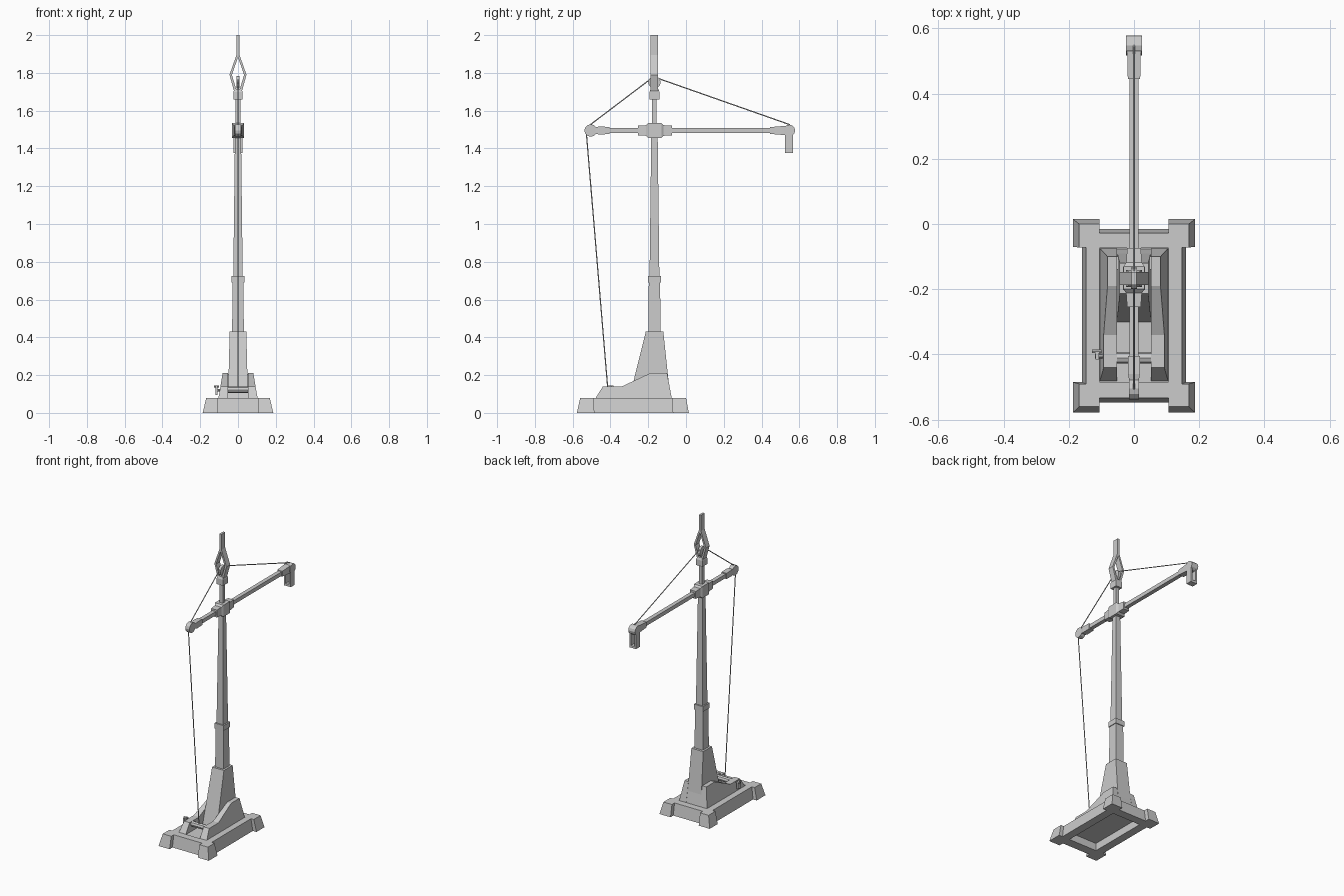
import bpy
import bmesh
from mathutils import Vector

cube = bpy.data.objects.get("Cube")
if cube:
    bpy.data.objects.remove(cube)

grey = bpy.data.materials.new("light_grey")
grey.use_nodes = True
GREY = (0.6, 0.6, 0.6, 1)
grey.diffuse_color = GREY
grey.node_tree.nodes["Principled BSDF"].inputs["Base Color"].default_value = GREY

MAST_Y = -0.167
BOOM_Z = 1.495


def finish(name, bm):
    bmesh.ops.recalc_face_normals(bm, faces=bm.faces)
    mesh = bpy.data.meshes.new(name)
    bm.to_mesh(mesh)
    bm.free()
    mesh.materials.append(grey)
    obj = bpy.data.objects.new(name, mesh)
    bpy.context.collection.objects.link(obj)
    return obj


def skin(name, rings):
    """Join equal-sized point rings into a capped solid."""
    bm = bmesh.new()
    loops = [[bm.verts.new(p) for p in ring] for ring in rings]
    count = len(loops[0])
    for a, b in zip(loops, loops[1:]):
        for i in range(count):
            j = (i + 1) % count
            bm.faces.new((a[i], a[j], b[j], b[i]))
    bm.faces.new(loops[0])
    bm.faces.new(loops[-1])
    return finish(name, bm)


def rect(x0, x1, y0, y1, z):
    return [(x0, y0, z), (x1, y0, z), (x1, y1, z), (x0, y1, z)]


def box(name, x0, x1, y0, y1, z0, z1):
    return skin(name, [rect(x0, x1, y0, y1, z0), rect(x0, x1, y0, y1, z1)])


def post(name, sections):
    """Square mast sections of (z, half width, half depth)."""
    return skin(name, [rect(-w, w, MAST_Y - d, MAST_Y + d, z) for z, w, d in sections])


def beam(name, sections):
    """Sections along y of (y, half width, half height)."""
    return skin(name, [[(-w, y, BOOM_Z - h), (w, y, BOOM_Z - h),
                        (w, y, BOOM_Z + h), (-w, y, BOOM_Z + h)] for y, w, h in sections])


def rod(name, start, end, radius, sides=8):
    a, b = Vector(start), Vector(end)
    bm = bmesh.new()
    bmesh.ops.create_cone(bm, cap_ends=True, segments=sides, radius1=radius,
                          radius2=radius, depth=(b - a).length)
    turn = (b - a).to_track_quat("Z", "Y").to_matrix().to_4x4()
    turn.translation = (a + b) / 2
    bm.transform(turn)
    return finish(name, bm)


def wheel(name, y, z, radius, half):
    return rod(name, (-half, y, z), (half, y, z), radius, 12)


# Hollow base frame: rails with chamfered outer sides and four corner blocks
for side, s in (("left", 1), ("right", -1)):
    skin("base_rail_" + side, [rect(s * 0.105, s * 0.16, -0.5, -0.06, 0),
                               rect(s * 0.105, s * 0.147, -0.5, -0.06, 0.08)])
    skin("corner_front_" + side, [rect(s * 0.105, s * 0.187, -0.578, -0.485, 0),
                                  rect(s * 0.105, s * 0.168, -0.56, -0.49, 0.08)])
    skin("corner_back_" + side, [rect(s * 0.105, s * 0.187, -0.07, 0.015, 0),
                                 rect(s * 0.105, s * 0.168, -0.072, 0.0, 0.08)])
skin("base_rail_front", [rect(-0.11, 0.11, -0.547, -0.485, 0),
                         rect(-0.11, 0.11, -0.533, -0.485, 0.08)])
skin("base_rail_back", [rect(-0.11, 0.11, -0.073, -0.015, 0),
                        rect(-0.11, 0.11, -0.073, -0.028, 0.08)])
box("plinth_floor", -0.107, 0.107, -0.487, -0.071, 0.05, 0.075)

# Sloping cheeks either side of the mast foot
profile = [(-0.484, 0.07), (-0.44, 0.14), (-0.34, 0.14), (-0.19, 0.21),
           (-0.1, 0.21), (-0.074, 0.07)]
for side, s in (("left", 1), ("right", -1)):
    skin("plinth_cheek_" + side, [
        [(s * 0.052, y, z) for y, z in profile],
        [(s * (0.105 - (z - 0.07) * 0.17), y, z) for y, z in profile]])
skin("plinth_back", [rect(-0.1, 0.1, -0.14, -0.076, 0.07),
                     rect(-0.078, 0.078, -0.14, -0.1, 0.205)])

# Winch between the cheeks, with a crank on the right
rod("winch_drum", (-0.053, -0.41, 0.122), (0.053, -0.41, 0.122), 0.018, 8)
rod("crank_axle", (-0.12, -0.405, 0.12), (-0.05, -0.405, 0.12), 0.007, 8)
box("crank_arm", -0.118, -0.108, -0.415, -0.385, 0.095, 0.145)
rod("crank_handle", (-0.128, -0.39, 0.14), (-0.1, -0.39, 0.14), 0.006, 6)

# Mast in stacked tapering stages
skin("mast_foot", [rect(-0.053, 0.053, -0.302, -0.082, 0.07),
                   rect(-0.044, 0.044, -0.213, -0.12, 0.43)])
post("mast_lower", [(0.42, 0.031, 0.032), (0.7, 0.029, 0.03)])
post("mast_collar", [(0.69, 0.034, 0.035), (0.725, 0.034, 0.035)])
post("mast_upper", [(0.72, 0.025, 0.026), (1.47, 0.016, 0.017)])
post("mast_neck", [(1.46, 0.012, 0.012), (1.67, 0.012, 0.012)])
post("mast_cap", [(1.66, 0.024, 0.026), (1.7, 0.024, 0.026), (1.715, 0.016, 0.02)])

# Open diamond finial with a flat spike
for side, s in (("left", 1), ("right", -1)):
    path = [(0.02, 0.006, 1.7), (0.045, 0.032, 1.79), (0.008, 0, 1.895)]
    skin("finial_diamond_" + side, [
        [(s * inner, MAST_Y - 0.02, z - 0.012 * (k == 2)), (s * outer, MAST_Y - 0.02, z),
         (s * outer, MAST_Y + 0.02, z), (s * inner, MAST_Y + 0.02, z - 0.012 * (k == 2))]
        for k, (outer, inner, z) in enumerate(path)])
post("finial_spike", [(1.88, 0.007, 0.02), (2.0, 0.007, 0.02)])
wheel("mast_pulley", MAST_Y, 1.75, 0.033, 0.009)

# Boom with hub, end sleeves and pulleys
beam("boom", [(-0.5, 0.013, 0.013), (0.53, 0.014, 0.013)])
beam("boom_hub", [(-0.255, 0.021, 0.025), (-0.212, 0.024, 0.028), (-0.2, 0.032, 0.039),
                  (-0.13, 0.032, 0.039), (-0.118, 0.024, 0.028), (-0.073, 0.021, 0.025)])
beam("front_sleeve", [(-0.48, 0.015, 0.017), (-0.46, 0.018, 0.021), (-0.405, 0.018, 0.019)])
wheel("front_pulley", -0.505, BOOM_Z, 0.033, 0.015)
beam("back_sleeve", [(0.445, 0.019, 0.018), (0.53, 0.021, 0.025)])
wheel("back_pulley", 0.547, BOOM_Z, 0.031, 0.025)

# Hanging slotted fork at the back end
for side, s in (("left", 1), ("right", -1)):
    box("fork_leg_" + side, s * 0.013, s * 0.025, 0.525, 0.567, 1.377, BOOM_Z)
box("fork_foot", -0.025, 0.025, 0.525, 0.567, 1.377, 1.392)

# Ropes from the winch over each pulley
rod("rope_winch", (0, -0.415, 0.138), (0, -0.527, 1.475), 0.003, 6)
rod("rope_front", (0, -0.505, 1.527), (0, -0.187, 1.768), 0.003, 6)
rod("rope_back", (0, -0.145, 1.77), (0, 0.55, 1.526), 0.003, 6)
